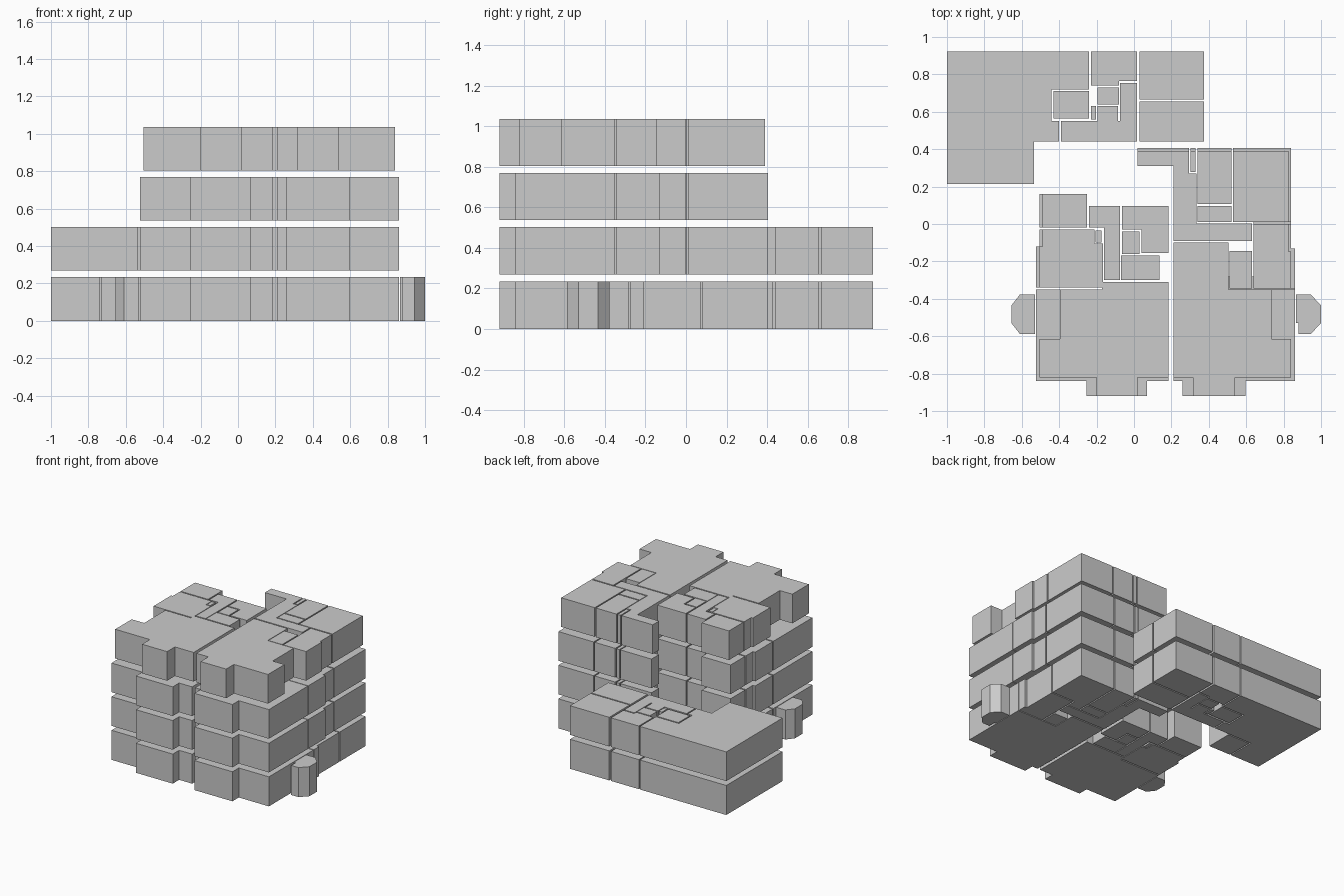
import bpy, bmesh

# Room outlines are rectilinear paths x0,y0,x1,y1,...: each step moves along x, then along y.
ANNEX = {
    "annex_hall_room": [-1, .215, -.535, .44, -.4, .55, -.44, .72, -.24, .922],
    "annex_bath": [-.43, .565, -.24, .71],
    "annex_back_room": [-.23, .74, -.08, .765, .015, .922],
    "annex_store": [-.195, .64, -.08, .73],
    "annex_closet": [-.23, .56, -.202, .63],
    "annex_corridor": [-.39, .44, .015, .755, -.075, .55, -.085, .63, -.195, .55],
    "annex_bedroom_back": [.03, .665, .375, .922],
    "annex_bedroom_front": [.03, .44, .375, .655],
}
LEFT = {
    "left_living": [-.525, -.84, -.255, -.92, .07, -.84, .185, -.31, -.17, -.35],
    "left_bedroom": [-.525, -.34, -.165, -.105, -.21, -.03, -.505, -.12],
    "left_closet": [-.205, -.1, -.175, -.035],
    "left_back_room": [-.505, -.02, -.25, .16],
    "left_hall": [-.16, -.3, -.075, .095, -.24, -.02],
    "left_bath": [-.065, -.16, .03, -.04],
    "left_kitchen": [.04, -.155, .185, .095, -.065, -.03],
    "left_entry": [-.07, -.3, .135, -.168],
}
RIGHT = {
    "right_living": [.21, -.84, .26, -.92, .595, -.84, .86, -.35, .505, -.1],
    "right_bath": [.51, -.345, .63, -.145],
    "right_bedroom": [.64, -.345, .86, -.13, .84, 0],
    "right_hall": [.21, -.09, .63, .003, .335, .27, .295, .405, .02, .31],
    "right_closet": [.303, .278, .33, .405],
    "right_inner_bedroom": [.34, .107, .52, .405],
    "right_inner_bath": [.34, .012, .52, .097],
    "right_corner_bedroom": [.53, .01, .84, .405],
}
# Rooms that differ on the ground floor and on the set-back top floor
GROUND = {
    "annex_hall_room": [-1, .215, -.74, .44, -.4, .55, -.44, .72, -.24, .922],
    "annex_side_room": [-.73, .215, -.535, .43],
    "right_living": [.21, -.84, .26, -.92, .595, -.84, .86, -.282, .505, -.1],
    "right_bath": [.51, -.275, .63, -.145],
    "right_bedroom": [.64, -.275, .86, -.21, .84, .071],
    "right_corner_bedroom": [.53, .01, .63, .08, .84, .405],
}
TOP = {
    "left_living": [-.505, -.822, -.2, -.92, .02, -.822, .185, -.31, -.17, -.35, -.395, -.615],
    "left_bedroom": [-.505, -.34, -.165, -.105, -.21, -.03, -.49, -.12],
    "left_back_room": [-.49, -.02, -.25, .16],
    "right_living": [.21, -.822, .315, -.92, .54, -.822, .84, -.615, .735, -.35, .505, -.1],
    "right_bedroom": [.64, -.345, .84, -.146, .825, 0],
    "right_hall": [.21, -.09, .63, .003, .335, .27, .295, .39, .02, .31],
    "right_closet": [.303, .278, .33, .39],
    "right_inner_bedroom": [.34, .107, .52, .39],
    "right_corner_bedroom": [.53, .01, .825, .39],
}
LEVELS = [(0, .235), (.27, .502), (.538, .77), (.805, 1.037)]


def corners(path):
    xs, ys = path[::2], path[1::2]
    pts = []
    for i, y in enumerate(ys):
        pts += [(xs[i], y), (xs[(i + 1) % len(xs)], y)]
    return pts


def prism(name, pts, z0, z1):
    bm = bmesh.new()
    face = bm.faces.new([bm.verts.new((x, y, z0)) for x, y in pts])
    top = bmesh.ops.extrude_face_region(bm, geom=[face])["geom"]
    bmesh.ops.translate(bm, vec=(0, 0, z1 - z0),
                        verts=[v for v in top if isinstance(v, bmesh.types.BMVert)])
    if not face.is_valid or len([f for f in bm.faces if abs(f.calc_center_median().z - z0) < 1e-5]) == 0:
        bm.faces.new([v for v in bm.verts if abs(v.co.z - z0) < 1e-5][:len(pts)])
    bmesh.ops.recalc_face_normals(bm, faces=bm.faces)
    mesh = bpy.data.meshes.new(name)
    bm.to_mesh(mesh)
    bm.free()
    bpy.context.collection.objects.link(bpy.data.objects.new(name, mesh))


# Stacked floors
for n, (z0, z1) in enumerate(LEVELS):
    rooms = {**LEFT, **RIGHT}
    if n < 2:
        rooms.update(ANNEX)
    if n == 0:
        rooms.update(GROUND)
    if n == 3:
        rooms.update(TOP)
    for name, path in rooms.items():
        prism(f"{name}_floor_{n + 1}", corners(path), z0, z1)

# Chamfered ground-floor bays
prism("left_bay", [(-.53, -.377), (-.61, -.377), (-.655, -.435), (-.655, -.53),
                   (-.61, -.588), (-.53, -.588)], *LEVELS[0])
prism("right_bay", [(.865, -.377), (.945, -.377), (1, -.435), (1, -.53),
                    (.945, -.588), (.88, -.588), (.88, -.53), (.865, -.53)], *LEVELS[0])
